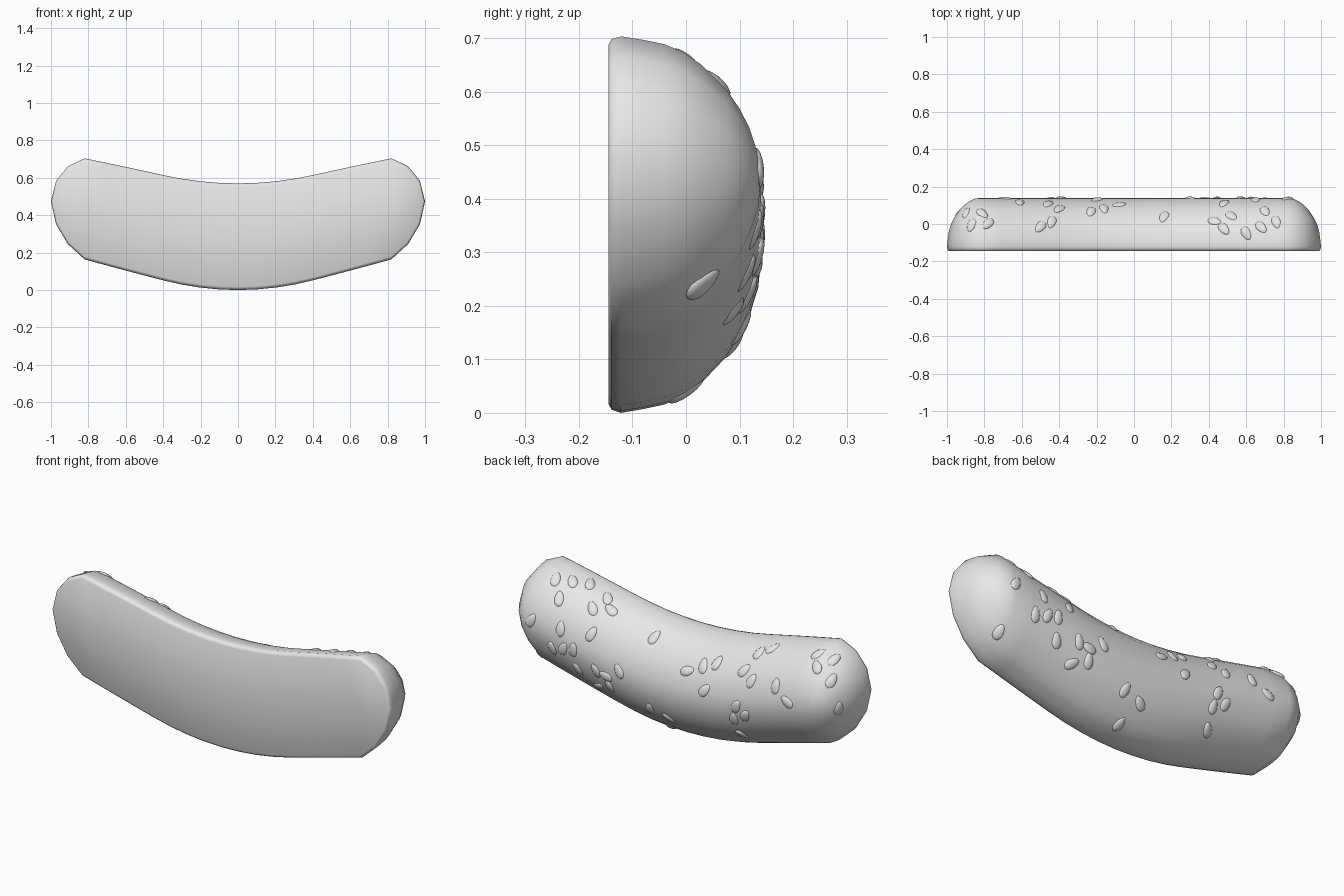
import bpy
import bmesh
import math
import random
from mathutils import Matrix, Vector
from mathutils.bvhtree import BVHTree

if "Cube" in bpy.data.objects:
    bpy.data.objects.remove(bpy.data.objects["Cube"], do_unlink=True)

random.seed(4)
GREY = (0.8, 0.8, 0.8, 1)
END = 0.82

mat = bpy.data.materials.new("plain grey")
mat.use_nodes = True
mat.diffuse_color = GREY
mat.node_tree.nodes["Principled BSDF"].inputs["Base Color"].default_value = GREY


def centre_height(x):
    """Curved centre line with straight ends."""
    a = abs(x)
    return 0.285 + 0.3 * a * a if a < 0.4 else 0.333 + 0.24 * (a - 0.4)


def half_width(x):
    return 0.285 - 0.015 * (x / END) ** 2


def make_outline():
    """Closed outline as (centre point, offset) pairs."""
    steps = 16
    stations = [END - 2 * END * i / steps for i in range(steps + 1)]
    cap = [(0.5, 0.77), (0.85, 0.43), (1, 0), (0.85, -0.43), (0.5, -0.77)]

    def side(sign):
        return [((x, centre_height(x)), (0, sign * half_width(x))) for x in stations]

    def end(sign):
        return [((sign * END, centre_height(END)),
                 (sign * 0.18 * u, 0.27 * v + 0.04 * u)) for u, v in cap]

    return side(1) + end(-1) + side(-1)[::-1] + end(1)[::-1]


# Bun: cross-section rings (scale, y) from flat cut face to domed back
rings = [(0, -0.145), (0.94, -0.145), (0.98, -0.139), (1, -0.122), (0.975, -0.08),
         (0.945, -0.04), (0.89, -0.005), (0.8, 0.03), (0.63, 0.076), (0.5, 0.1),
         (0.37, 0.118), (0.18, 0.135), (0, 0.14)]
bm = bmesh.new()
loops = []
for scale, y in rings:
    loops.append([bm.verts.new((c[0] + scale * o[0], y, c[1] + scale * o[1]))
                  for c, o in make_outline()])
for low, high in zip(loops, loops[1:]):
    for i in range(len(low)):
        j = (i + 1) % len(low)
        bm.faces.new((low[i], low[j], high[j], high[i]))
bmesh.ops.remove_doubles(bm, verts=bm.verts, dist=0.0005)
bmesh.ops.recalc_face_normals(bm, faces=bm.faces)
surface = BVHTree.FromBMesh(bm)
mesh = bpy.data.meshes.new("bun")
bm.to_mesh(mesh)
bm.free()
mesh.materials.append(mat)
bun = bpy.data.objects.new("bun", mesh)
bpy.context.collection.objects.link(bun)

# Seed: flattened, slightly pointed ellipsoid
bm = bmesh.new()
bmesh.ops.create_uvsphere(bm, u_segments=16, v_segments=8, radius=1)
for v in bm.verts:
    taper = 1 - 0.2 * v.co.x
    v.co = Vector((v.co.x * 0.041, v.co.y * 0.025 * taper, v.co.z * 0.012))
seed_mesh = bpy.data.meshes.new("seed")
bm.to_mesh(seed_mesh)
bm.free()
seed_mesh.materials.append(mat)

# Seed spots (x, z) on the domed back
spots = [(.76, .65), (.68, .65), (.6, .645), (.7, .585), (.52, .57), (.48, .61),
         (.43, .575), (.82, .46), (.65, .46), (.48, .47), (.63, .36), (.57, .37),
         (.7, .34), (.56, .26), (.44, .29), (.38, .28), (.3, .33), (.45, .19),
         (.37, .22), (.16, .51), (.14, .16), (.04, .13), (.09, .04), (-.08, .42),
         (-.16, .46), (-.23, .49), (-.2, .36), (-.4, .5), (-.46, .47), (-.44, .58),
         (-.5, .61), (-.61, .485), (-.69, .43), (-.39, .325), (-.44, .285),
         (-.37, .25), (-.38, .15), (-.78, .66), (-.81, .62), (-.87, .65),
         (-.9, .57), (-.94, .43), (.84, .24)]
seeds = []
for x, z in spots:
    hit, normal, _, _ = surface.ray_cast(Vector((x, 1, z)), Vector((0, -1, 0)))
    if hit is None:
        continue
    # Long axis lies on the surface, mostly upright
    up = Vector((0, 0, 1))
    along = (up - normal * up.dot(normal)).normalized()
    frame = Matrix((along, normal.cross(along), normal)).transposed().to_4x4()
    spin = Matrix.Rotation(random.gauss(0, 0.6), 4, "Z")
    seed = bpy.data.objects.new("seed", seed_mesh)
    seed.matrix_world = Matrix.Translation(hit - normal * 0.004) @ frame @ spin
    bpy.context.collection.objects.link(seed)
    seeds.append(seed)

# Smooth shading
bpy.ops.object.select_all(action="DESELECT")
for obj in (bun, seeds[0]):
    obj.select_set(True)
bpy.context.view_layer.objects.active = bun
bpy.ops.object.shade_smooth_by_angle(angle=math.radians(50))
